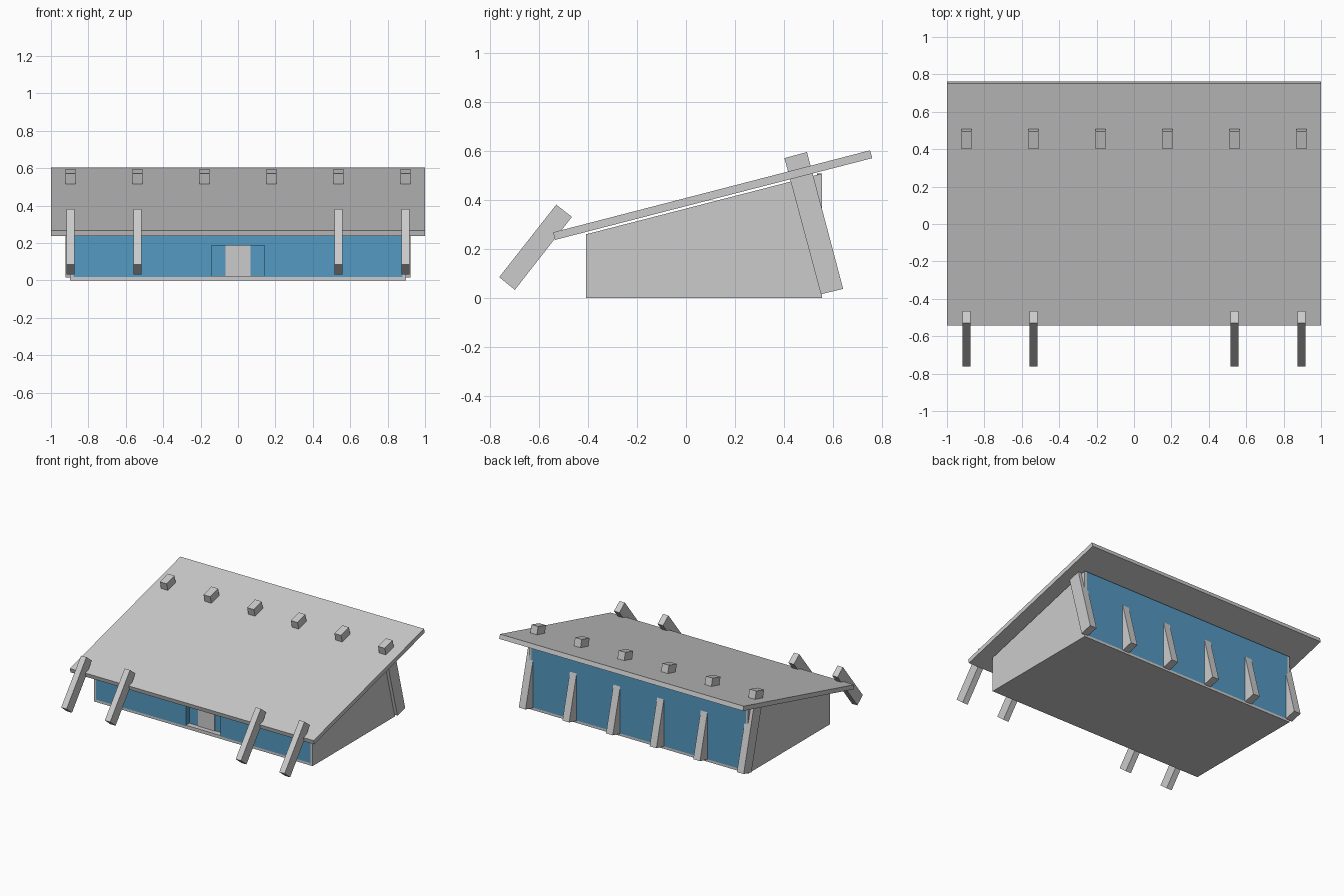
import bpy, bmesh

if "Cube" in bpy.data.objects:
    bpy.data.objects.remove(bpy.data.objects["Cube"])

blue = bpy.data.materials.new("blue_glass")
blue.diffuse_color = (0.09, 0.32, 0.54, 1)
blue.use_nodes = True
blue.node_tree.nodes["Principled BSDF"].inputs["Base Color"].default_value = blue.diffuse_color


def prism(name, profile, x0, x1, mat=None):
    """Extrude a (y, z) side profile from x0 to x1."""
    bm = bmesh.new()
    face = bm.faces.new([bm.verts.new((x0, y, z)) for y, z in profile])
    ext = bmesh.ops.extrude_face_region(bm, geom=[face])
    verts = [v for v in ext["geom"] if isinstance(v, bmesh.types.BMVert)]
    bmesh.ops.translate(bm, verts=verts, vec=(x1 - x0, 0, 0))
    bmesh.ops.recalc_face_normals(bm, faces=bm.faces)
    mesh = bpy.data.meshes.new(name)
    bm.to_mesh(mesh)
    bm.free()
    obj = bpy.data.objects.new(name, mesh)
    bpy.context.collection.objects.link(obj)
    if mat:
        mesh.materials.append(mat)
    return obj


def box(name, x0, x1, y0, y1, z0, z1, mat=None):
    return prism(name, [(y0, z0), (y1, z0), (y1, z1), (y0, z1)], x0, x1, mat)


FRONT, BACK, W, INNER = -0.408, 0.555, 0.898, 0.88
BASE = 0.018

# Sloping roof slab
prism("roof", [(-0.535, 0.237), (0.761, 0.571), (0.752, 0.603), (-0.543, 0.268)], -1, 1)

# Floor slab and the two side walls
box("floor", -W, W, FRONT, BACK, 0, BASE)
side = [(FRONT, BASE), (BACK, BASE), (BACK, 0.508), (FRONT, 0.26)]
for label, s in (("left", -1), ("right", 1)):
    prism(label + "_wall", side, s * INNER, s * W)

# Front glazing around the recessed entrance
DOOR_W, DOOR_TOP, DEPTH = 0.142, 0.187, 0.04
for label, s in (("left", -1), ("right", 1)):
    box(label + "_front_glass", s * DOOR_W, s * INNER, FRONT, FRONT + DEPTH, BASE, 0.26, blue)
box("glass_over_door", -DOOR_W, DOOR_W, FRONT, FRONT + DEPTH, DOOR_TOP, 0.26, blue)
box("entrance_glass", -DOOR_W, DOOR_W, FRONT + DEPTH, FRONT + DEPTH + 0.015, BASE, DOOR_TOP, blue)
box("door", -0.068, 0.068, FRONT + DEPTH - 0.005, FRONT + DEPTH + 0.01, 0.025, DOOR_TOP)
box("doorstep", -DOOR_W, DOOR_W, FRONT, FRONT + DEPTH, BASE, 0.025)

# Rear glazing
box("back_glass", -INNER, INNER, BACK - 0.02, BACK, BASE, 0.508, blue)

# Leaning rear columns that pierce the roof, and front props beside the entrance
rear = [(0.551, 0.015), (0.642, 0.037), (0.494, 0.596), (0.402, 0.571)]
prop = [(-0.763, 0.085), (-0.699, 0.033), (-0.466, 0.331), (-0.53, 0.381)]
for i in range(6):
    x = -0.895 + i * 0.358
    prism(f"rear_column_{i + 1}", rear, x - 0.0275, x + 0.0275)
    if i not in (2, 3):
        prism(f"front_prop_{i + 1}", prop, x - 0.022, x + 0.022)
